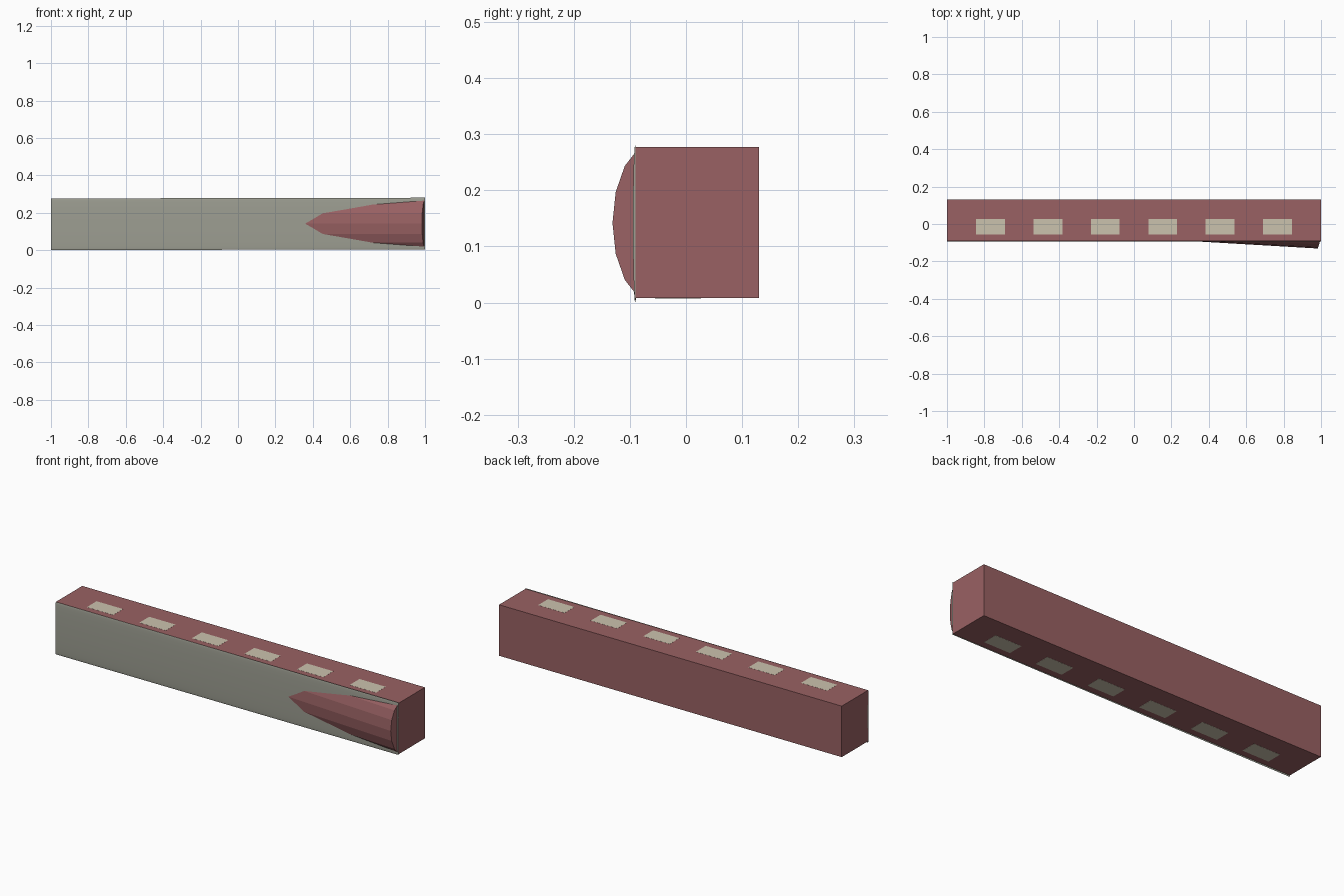
import bpy, bmesh, math

if "Cube" in bpy.data.objects:
    bpy.data.objects.remove(bpy.data.objects["Cube"])

def material(name, rgb):
    m = bpy.data.materials.new(name)
    m.diffuse_color = (*rgb, 1)
    m.use_nodes = True
    m.node_tree.nodes["Principled BSDF"].inputs["Base Color"].default_value = m.diffuse_color
    return m

RED = material("dull_red", (0.32, 0.12, 0.125))
GREY = material("warm_grey", (0.34, 0.345, 0.29))
CREAM = material("cream", (0.60, 0.54, 0.42))

def box(name, lo, hi, mat):
    bpy.ops.mesh.primitive_cube_add(size=1, location=[(a + b) / 2 for a, b in zip(lo, hi)])
    ob = bpy.context.object
    ob.name = name
    ob.scale = [b - a for a, b in zip(lo, hi)]
    bpy.ops.object.transform_apply(location=False, rotation=False)
    ob.data.materials.append(mat)
    return ob

def loft(name, ring_a, ring_b, mat):
    """Closed prism between two matching rings."""
    bm = bmesh.new()
    a = [bm.verts.new(p) for p in ring_a]
    b = [bm.verts.new(p) for p in ring_b]
    n = len(a)
    for i in range(n):
        j = (i + 1) % n
        bm.faces.new((a[i], a[j], b[j], b[i]))
    bm.faces.new(a[::-1])
    bm.faces.new(b)
    bmesh.ops.recalc_face_normals(bm, faces=bm.faces)
    me = bpy.data.meshes.new(name)
    bm.to_mesh(me)
    bm.free()
    ob = bpy.data.objects.new(name, me)
    bpy.context.collection.objects.link(ob)
    me.materials.append(mat)
    return ob

# Long body
box("body", (-1, -0.09, 0.008), (1, 0.13, 0.277), RED)

# Inlaid slots, showing on the top and the underside
for i in range(6):
    x = -0.767 + i * 0.3068
    box(f"slot_{i + 1}", (x - 0.077, -0.055, 0.0075), (x + 0.077, 0.027, 0.2775), CREAM)

# Shallow bowed front panel, turned very slightly about y
def panel_ring(x):
    return [(x, -0.0905 - 0.004 * math.cos(t), 0.1405 + 0.002 * x + 0.138 * math.sin(t))
            for t in (2 * math.pi * k / 32 for k in range(32))]

panel = loft("front_panel", panel_ring(-1), panel_ring(1), GREY)
bpy.ops.object.select_all(action='DESELECT')
panel.select_set(True)
bpy.context.view_layer.objects.active = panel
bpy.ops.object.shade_smooth_by_angle(angle=math.radians(40))

# Faceted half round, tilted so it emerges from the panel toward the right end
def round_ring(x, y, lean):
    pts = []
    for k in range(-3, 4):
        t = k * math.pi / 8
        dy = 0.075 * (1 - math.cos(t))
        pts.append((x + lean * dy, y + dy, 0.142 + 0.1437 * math.sin(t)))
    return pts

loft("tilted_half_round", round_ring(-0.6, -0.131 + 0.0585 * 1.583, 0),
     round_ring(0.983, -0.131, 0.3), RED)
